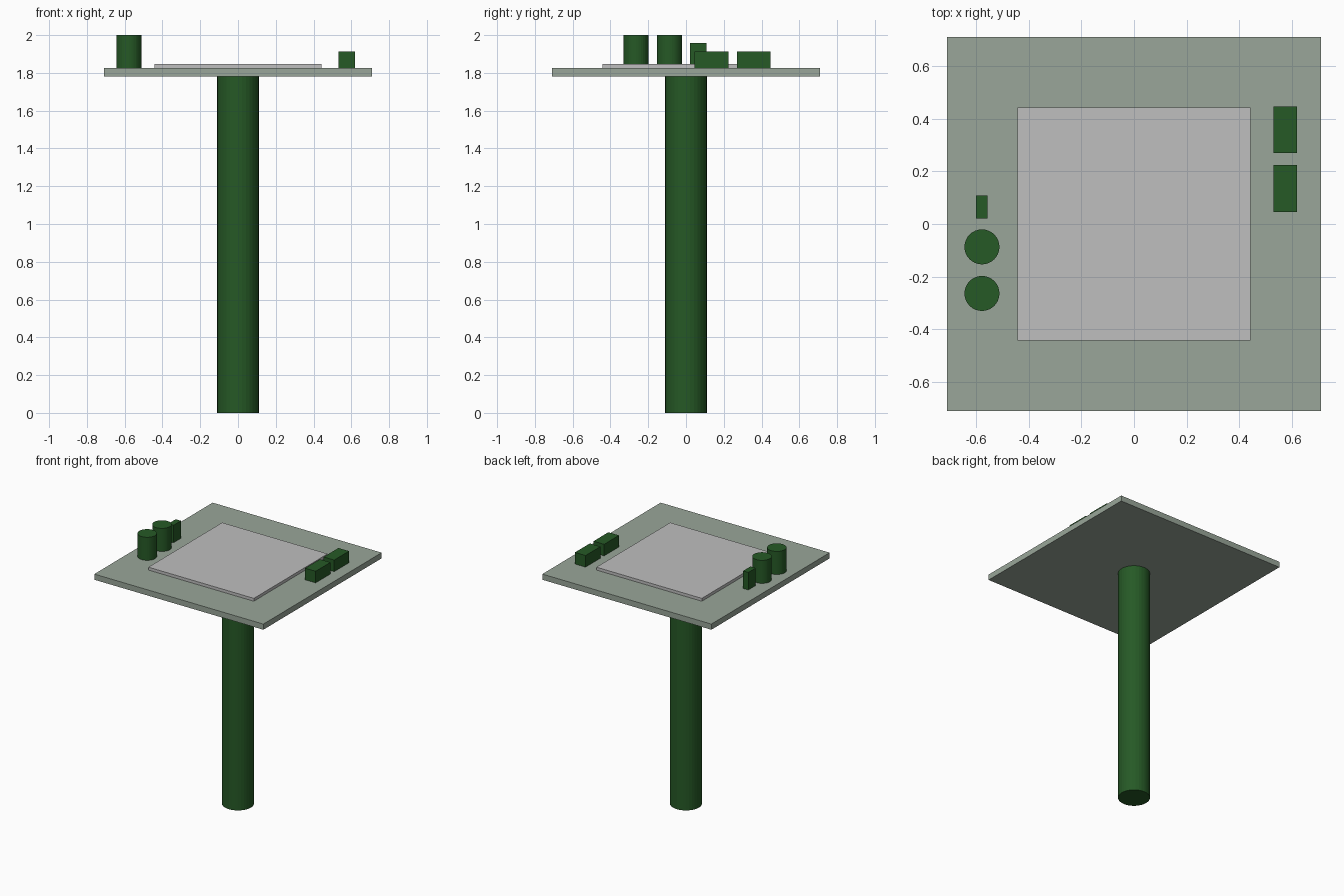
import bpy

if "Cube" in bpy.data.objects:
    bpy.data.objects.remove(bpy.data.objects["Cube"])


def material(name, colour):
    mat = bpy.data.materials.new(name)
    mat.diffuse_color = (*colour, 1.0)
    mat.use_nodes = True
    mat.node_tree.nodes["Principled BSDF"].inputs["Base Color"].default_value = mat.diffuse_color
    return mat


dark_green = material("dark green", (0.0194, 0.1004, 0.0194))
sage = material("sage green", (0.319, 0.381, 0.319))
grey = material("light grey", (0.522, 0.522, 0.522))


def finish(name, mat):
    obj = bpy.context.object
    obj.name = name
    obj.data.materials.append(mat)
    return obj


def box(name, x, y, z, mat):
    """Box spanning the (low, high) pairs x, y and z."""
    spans = (x, y, z)
    bpy.ops.mesh.primitive_cube_add(size=1, location=[(a + b) / 2 for a, b in spans])
    obj = finish(name, mat)
    obj.scale = [b - a for a, b in spans]
    bpy.ops.object.transform_apply(location=False, rotation=False, scale=True)
    return obj


def cylinder(name, x, y, radius, z, mat):
    """Upright cylinder spanning the (low, high) pair z."""
    bpy.ops.mesh.primitive_cylinder_add(
        vertices=32, radius=radius, depth=z[1] - z[0],
        location=(x, y, (z[0] + z[1]) / 2))
    return finish(name, mat)


TOP = 1.825  # upper surface of the platform

# Post and platform
cylinder("post", 0, 0, 0.11, (0, 1.782), dark_green)
box("platform", (-0.71, 0.71), (-0.71, 0.71), (1.782, TOP), sage)
box("centre_panel", (-0.443, 0.443), (-0.443, 0.443), (TOP, 1.847), grey)

# Canisters and small upright block on the left
for i, y in enumerate((-0.264, -0.087)):
    cylinder(f"canister_{i + 1}", -0.578, y, 0.0665, (TOP, 2.0), dark_green)
box("small_block", (-0.6, -0.556), (0.02, 0.109), (TOP, 1.958), dark_green)

# Low blocks on the right
for i, y in enumerate((0.135, 0.358)):
    box(f"low_block_{i + 1}", (0.531, 0.62), (y - 0.089, y + 0.089), (TOP, 1.913), dark_green)
